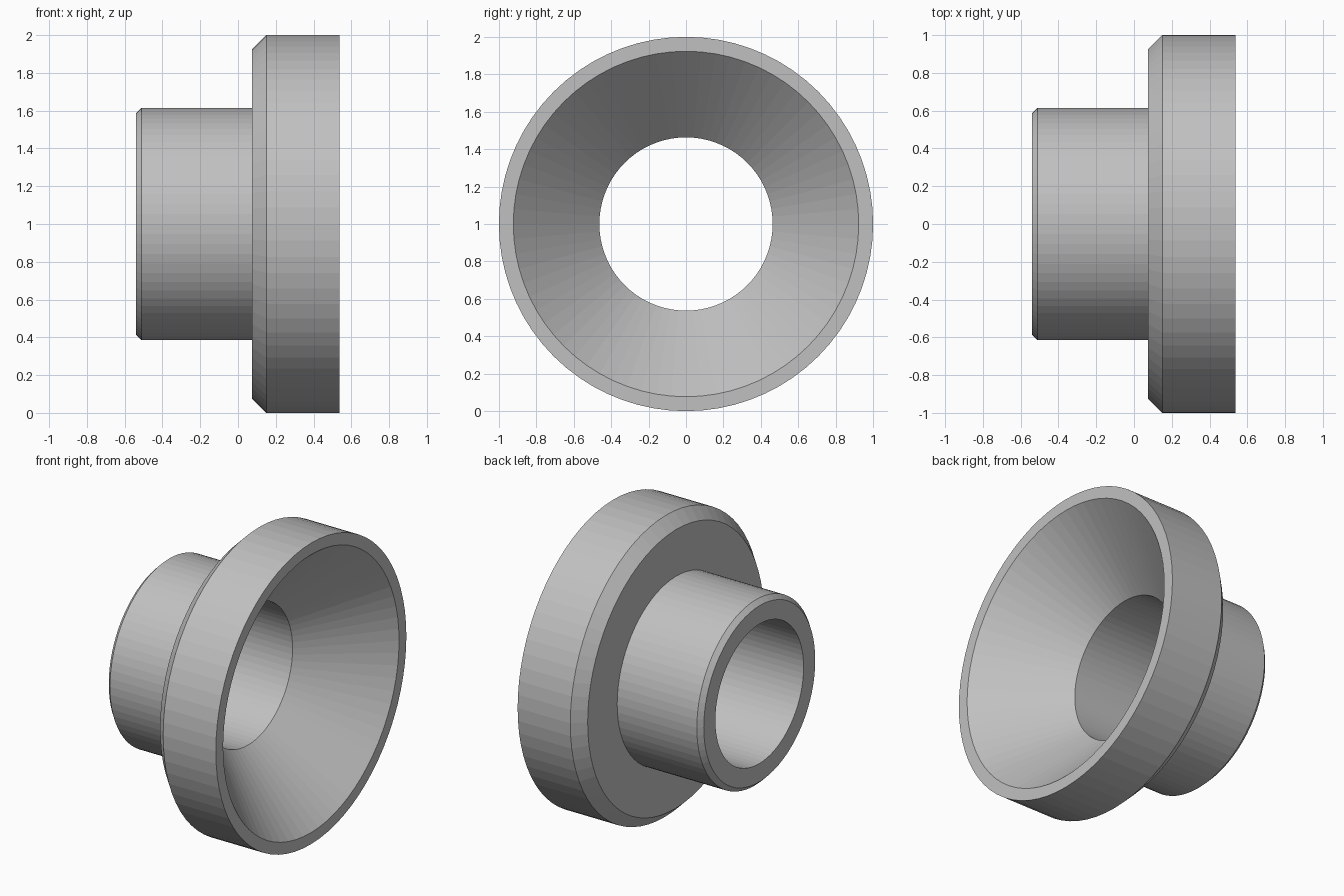
import bpy, bmesh, math
from mathutils import Matrix, Vector

cube = bpy.data.objects.get("Cube")
if cube:
    bpy.data.objects.remove(cube, do_unlink=True)

SEGMENTS = 72

# One plain grey
grey = bpy.data.materials.new("plain grey")
grey.use_nodes = True
colour = (0.53, 0.53, 0.53, 1)
grey.diffuse_color = colour
grey.node_tree.nodes["Principled BSDF"].inputs["Base Color"].default_value = colour


def lathe(name, profile, centre_z):
    """Spin a closed (x, radius) profile around the x axis."""
    bm = bmesh.new()
    verts = [bm.verts.new((x, 0, r)) for x, r in profile]
    edges = [bm.edges.new((v, verts[(i + 1) % len(verts)])) for i, v in enumerate(verts)]
    bmesh.ops.spin(bm, geom=verts + edges, cent=(0, 0, 0), axis=(1, 0, 0),
                   angle=math.tau, steps=SEGMENTS, use_merge=True)
    bmesh.ops.remove_doubles(bm, verts=bm.verts, dist=1e-5)
    bmesh.ops.recalc_face_normals(bm, faces=bm.faces)
    bm.transform(Matrix.Translation(Vector((0, 0, centre_z))))
    mesh = bpy.data.meshes.new(name)
    bm.to_mesh(mesh)
    bm.free()
    mesh.materials.append(grey)
    obj = bpy.data.objects.new(name, mesh)
    bpy.context.collection.objects.link(obj)
    return obj


# Flanged bushing: straight bore through the hub, conical mouth through the flange
lathe("flanged_bushing", [
    (-0.54, 0.463), (-0.54, 0.585),   # hub end
    (-0.51, 0.615), (0.075, 0.615),   # hub chamfer and wall
    (0.075, 0.925), (0.15, 1.0),      # flange back and chamfer
    (0.537, 1.0), (0.537, 0.923),     # flange wall and rim
    (0.077, 0.463),                   # foot of the cone
], 1.0)
